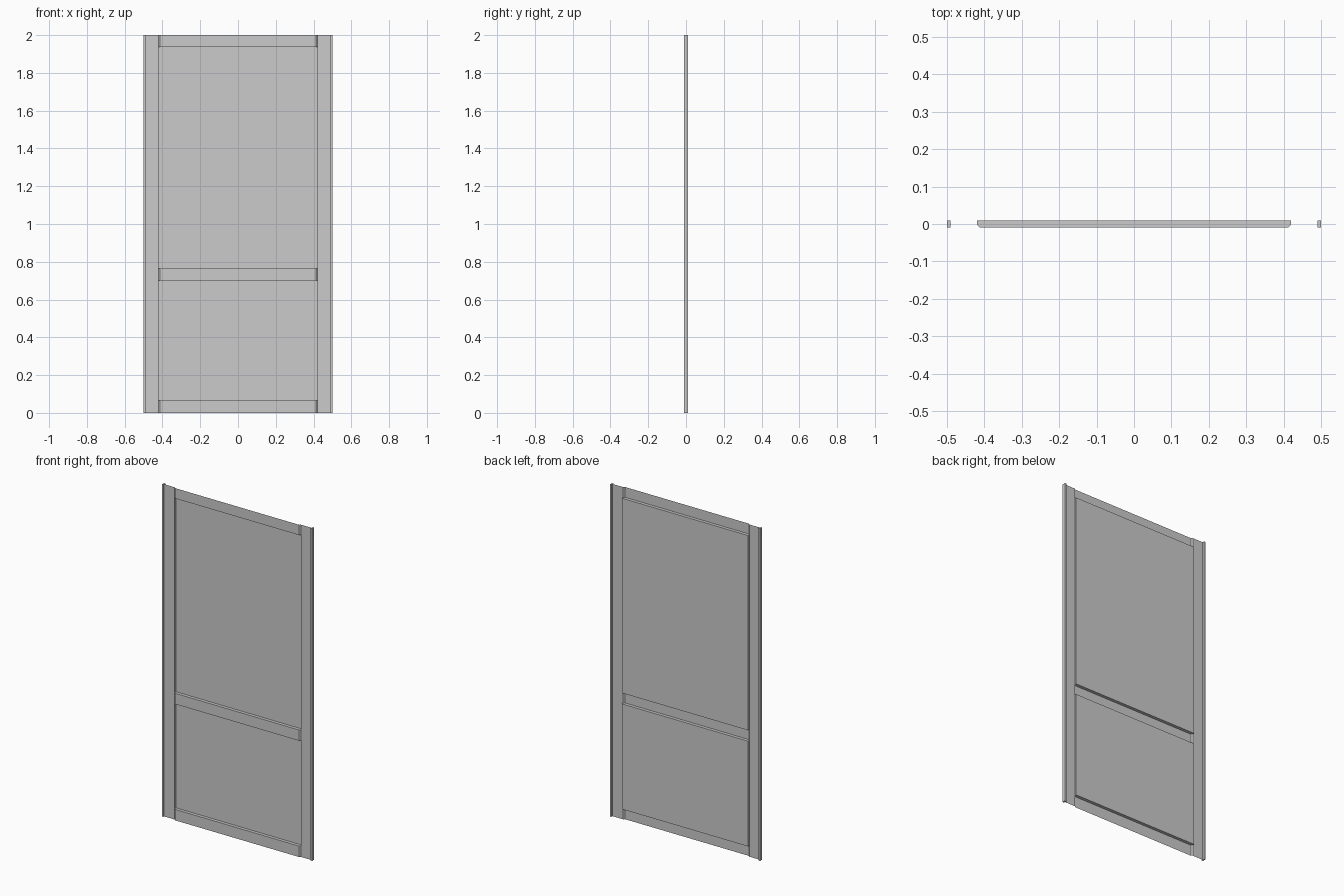
import bpy, bmesh

if "Cube" in bpy.data.objects:
    bpy.data.objects.remove(bpy.data.objects["Cube"])

FRONT, STILE, BACK = -0.009, -0.002, 0.010   # depth planes of the pressed sheet
XO, XI, XR = 0.49, 0.42, 0.412               # lip, opening edge, rail face edge


def sheet(name, quads):
    bm = bmesh.new()
    for q in quads:
        bm.faces.new([bm.verts.new(p) for p in q])
    bmesh.ops.remove_doubles(bm, verts=bm.verts, dist=0.0002)
    me = bpy.data.meshes.new(name)
    bm.to_mesh(me)
    bm.free()
    ob = bpy.data.objects.new(name, me)
    bpy.context.collection.objects.link(ob)
    return ob


def upright(x0, y0, x1, y1, z0, z1):
    """Vertical quad between two plan points; faces -y when x0 < x1."""
    return [(x0, y0, z0), (x1, y1, z0), (x1, y1, z1), (x0, y0, z1)]


def mirror_x(ob):
    m = ob.modifiers.new("mirror", 'MIRROR')
    m.use_axis = (True, False, False)
    m.use_clip = False


# Stiles: flat side sheets
mirror_x(sheet("stile", [upright(XI, STILE, XO, STILE, 0, 2)]))

# Edge lips: slim full-height bars on the outer edges
bm = bmesh.new()
bmesh.ops.create_cube(bm, size=1)
for v in bm.verts:
    v.co.x = 0.495 + v.co.x * 0.01
    v.co.y = v.co.y * 0.02
    v.co.z = 1 + v.co.z * 2
me = bpy.data.meshes.new("edge_lip")
bm.to_mesh(me)
bm.free()
lip = bpy.data.objects.new("edge_lip", me)
bpy.context.collection.objects.link(lip)
mirror_x(lip)

# Rails: raised to the front, with sloped ends running down to the stiles
for name, z0, z1 in (("bottom_rail", 0, 0.066), ("middle_rail", 0.70, 0.765),
                     ("top_rail", 1.938, 2)):
    sheet(name, [upright(-XI, STILE, -XR, FRONT, z0, z1),
                 upright(-XR, FRONT, XR, FRONT, z0, z1),
                 upright(XR, FRONT, XI, STILE, z0, z1)])

# Panels: recessed trays pressed through to the back
for name, z0, z1 in (("lower_panel", 0.066, 0.70), ("upper_panel", 0.765, 1.938)):
    quads = [upright(-XI, BACK, XI, BACK, z0, z1),
             upright(-XI, STILE, -XI, BACK, z0, z1),
             upright(XI, BACK, XI, STILE, z0, z1)]
    outline = [(-XI, BACK), (-XI, STILE), (-XR, FRONT), (XR, FRONT), (XI, STILE), (XI, BACK)]
    floor = [(x, y, z0) for x, y in outline]
    ceiling = [(x, y, z1) for x, y in reversed(outline)]
    sheet(name, quads + [floor, ceiling])
